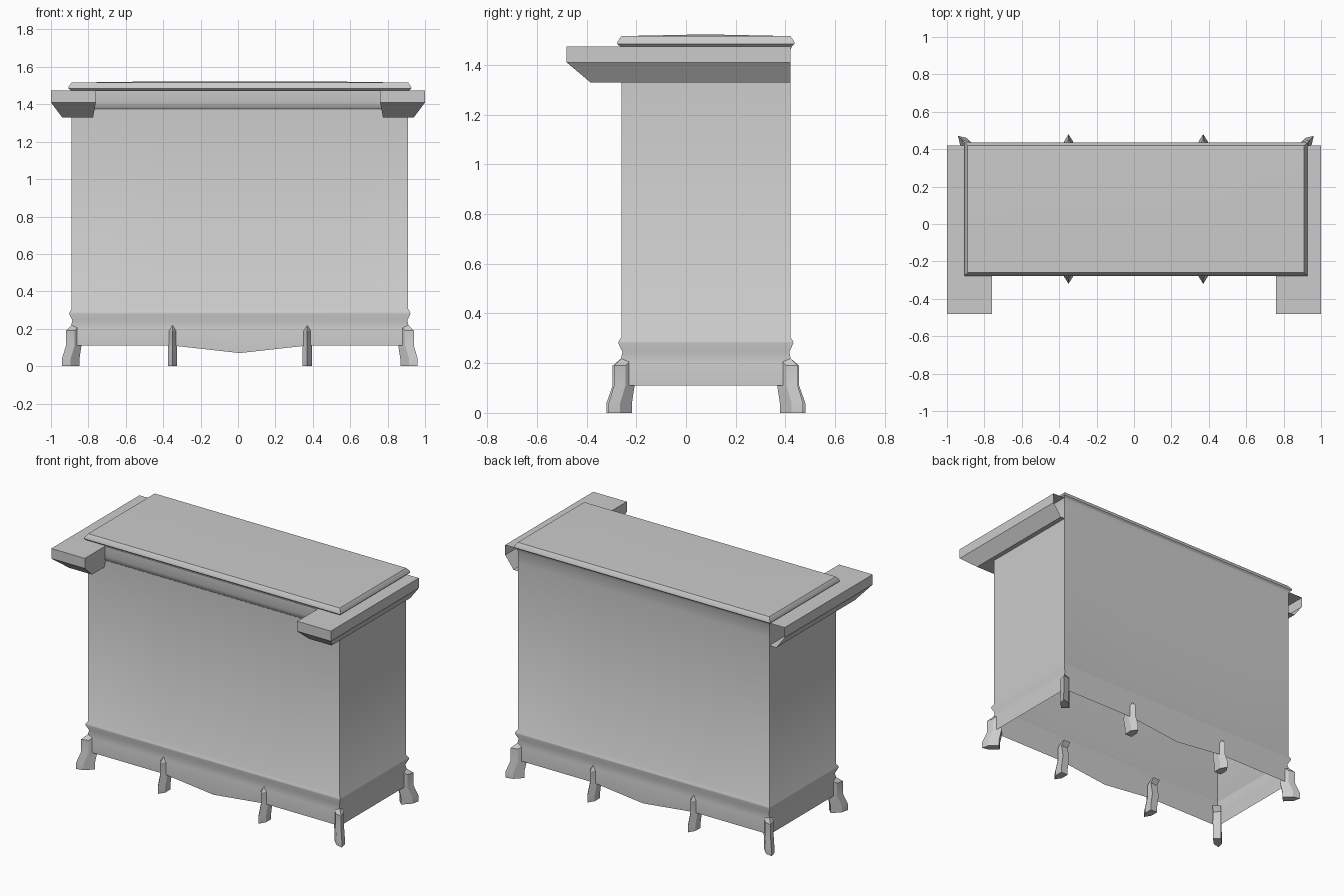
import bpy, bmesh, math
from mathutils import Vector, Matrix

if "Cube" in bpy.data.objects:
    bpy.data.objects.remove(bpy.data.objects["Cube"], do_unlink=True)

GREY = (0.6, 0.6, 0.6, 1)
mat = bpy.data.materials.new("plain grey")
mat.use_nodes = True
mat.diffuse_color = GREY
mat.node_tree.nodes["Principled BSDF"].inputs["Base Color"].default_value = GREY

CX, CY, HX, HY = 0.01, 0.08, 0.9, 0.34   # body centre and half size


def finish(name, bm, angle=30):
    bmesh.ops.recalc_face_normals(bm, faces=bm.faces)
    mesh = bpy.data.meshes.new(name)
    bm.to_mesh(mesh)
    bm.free()
    mesh.materials.append(mat)
    obj = bpy.data.objects.new(name, mesh)
    bpy.context.collection.objects.link(obj)
    bpy.ops.object.select_all(action='DESELECT')
    obj.select_set(True)
    bpy.context.view_layer.objects.active = obj
    bpy.ops.object.shade_smooth_by_angle(angle=math.radians(angle))
    return obj


def loft(bm, rings, skip=()):
    """Join closed rings of points with quads, leaving out skipped sides."""
    loops = [[bm.verts.new(p) for p in ring] for ring in rings]
    n = len(rings[0])
    for a, b in zip(loops, loops[1:]):
        for i in range(n):
            if i not in skip:
                j = (i + 1) % n
                bm.faces.new((a[i], a[j], b[j], b[i]))
    return loops


# Cabinet shell, open below: apron, moulding, walls and lid edge
def body_ring(grow, z, sag=0.0):
    cols = (-HX - grow, -0.36, 0, 0.36, HX + grow)
    front = [(CX + x, CY - HY - grow, z - (sag if x == 0 else 0)) for x in cols]
    back = [(x, 2 * CY - y, h) for x, y, h in reversed(front)]
    return front + back


bm = bmesh.new()
profile = [(0.005, 0.2), (-0.004, 0.245), (0.012, 0.28), (0.01, 0.29),
           (0, 0.305), (0, 1.38), (0, 1.46), (0.006, 1.475)]
loft(bm, [body_ring(0.005, 0.11, 0.04)] + [body_ring(g, z) for g, z in profile])
finish("cabinet_body", bm, 50)

# Slightly hipped lid
bm = bmesh.new()
lid = loft(bm, [body_ring(0.006, 1.475), body_ring(0.017, 1.485),
                body_ring(0.015, 1.495), body_ring(0, 1.516)])[-1]
r0, r1 = [bm.verts.new((CX + x, CY, 1.523)) for x in (-0.4, 0.4)]
for a, b, c, d, e in (lid[:5], lid[9:4:-1]):
    bm.faces.new((a, b, r0))
    bm.faces.new((b, c, r0))
    bm.faces.new((c, r1, r0))
    bm.faces.new((c, d, r1))
    bm.faces.new((d, e, r1))
bm.faces.new((lid[0], r0, lid[9]))
bm.faces.new((lid[4], lid[5], r1))
finish("lid", bm, 50)

# Front cornice under the lid
bm = bmesh.new()
section = [(-0.255, 1.37), (-0.268, 1.385), (-0.275, 1.41), (-0.275, 1.475), (-0.25, 1.475)]
loft(bm, [[(x, y, z) for y, z in section] for x in (-0.77, 0.77)])
finish("front_cornice", bm, 40)


# L-shaped side rails with bevelled underside, open at the back
def rail_ring(side, z, outer, front, inner):
    pts = [(outer, 0.42), (outer, front), (inner, front),
           (inner, -0.25), (0.89, -0.25), (0.89, 0.42)]
    return [(side * x, y, z) for x, y in pts]


for side, name in ((1, "left_rail"), (-1, "right_rail")):
    bm = bmesh.new()
    loops = loft(bm, [rail_ring(side, 1.475, 1, -0.48, 0.76),
                      rail_ring(side, 1.41, 1, -0.48, 0.76),
                      rail_ring(side, 1.33, 0.94, -0.385, 0.775)], skip=(3, 4, 5))
    bm.faces.new(loops[0])
    bm.faces.new(loops[-1])
    finish(name, bm, 25)


# Feet: curved legs with a sharp outward ridge
def foot(name, x, y, angle, reach=1.0):
    bm = bmesh.new()
    rings = []
    for z, tip, heel in ((0, 0.06, -0.03), (0.04, 0.06, -0.03), (0.11, 0.035, -0.045),
                         (0.19, 0.035, -0.03), (0.22, 0, -0.055)):
        tip *= reach
        w = 0.025
        rings.append([(tip, 0, z), (tip - 0.04, w, z), (heel - 0.005, w, z),
                      (heel - 0.005, -w, z), (tip - 0.04, -w, z)])
    loops = loft(bm, rings)
    bm.faces.new(loops[0])
    bm.faces.new(loops[-1])
    bm.transform(Matrix.Translation(Vector((x, y, 0))) @ Matrix.Rotation(angle, 4, 'Z'))
    finish(name, bm, 25)


for sy, end in ((-1, "front"), (1, "back")):
    for sx, hand in ((1, "left"), (-1, "right")):
        foot(f"{end}_{hand}_middle_foot", CX + sx * 0.36, CY + sy * HY, sy * math.pi / 2)
        foot(f"{end}_{hand}_corner_foot", CX + sx * HX, CY + sy * HY,
             math.atan2(sy, sx), 1.2)
